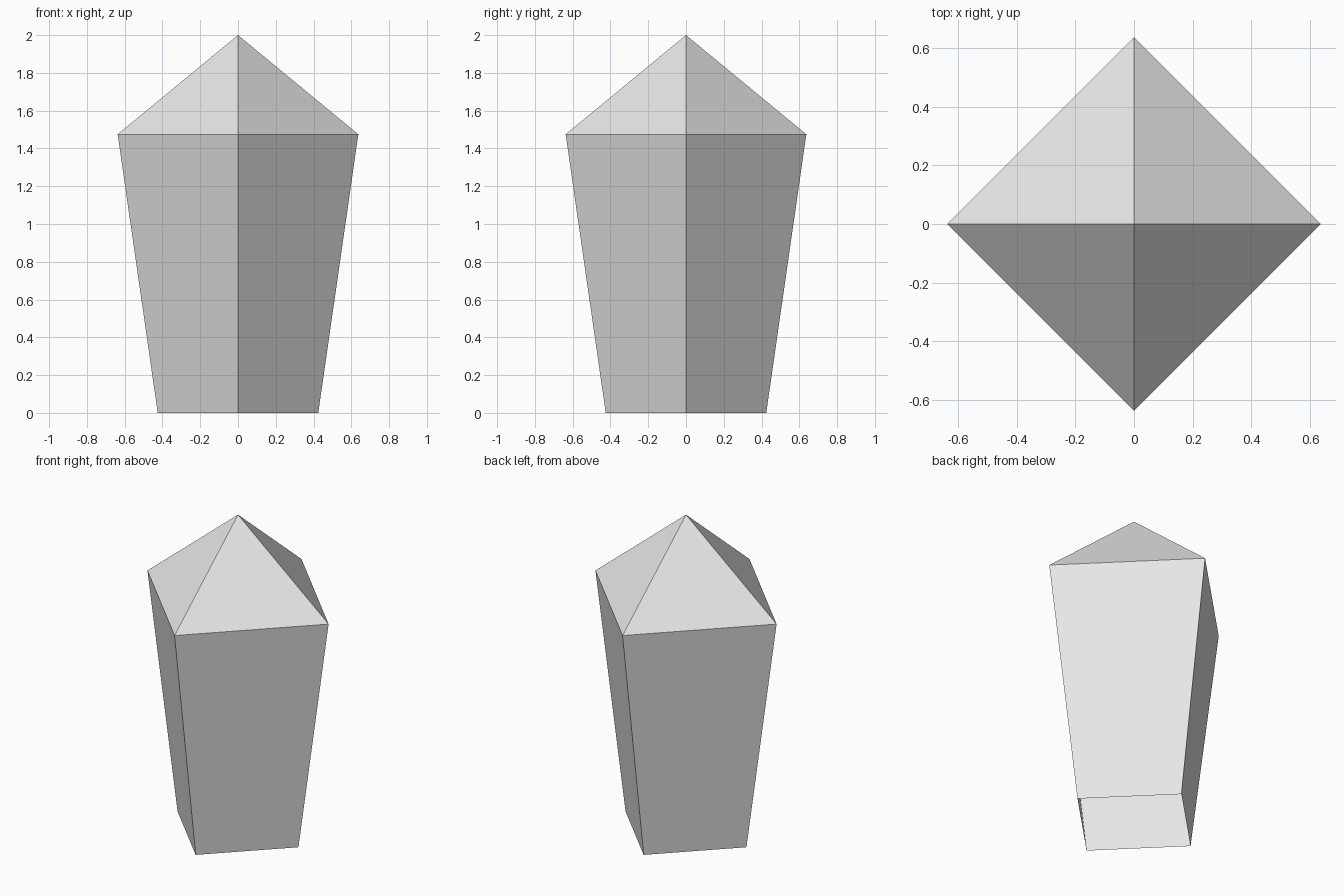
import bpy
import bmesh
import math

cube = bpy.data.objects.get("Cube")
if cube:
    bpy.data.objects.remove(cube, do_unlink=True)

# Single plain grey
grey = bpy.data.materials.new("plain grey")
grey.use_nodes = True
color = (0.8, 0.8, 0.8, 1)
grey.diffuse_color = color
grey.node_tree.nodes["Principled BSDF"].inputs["Base Color"].default_value = color


def ring(bm, radius, z, sides=4):
    """Ring of vertices with corners on the x and y axes."""
    angles = [math.tau * i / sides for i in range(sides)]
    return [bm.verts.new((radius * math.cos(a), radius * math.sin(a), z)) for a in angles]


# Flared four-sided shaft, open underneath, with a pointed cap
bm = bmesh.new()
base = ring(bm, 0.425, 0)
shoulder = ring(bm, 0.637, 1.475)
tip = bm.verts.new((0, 0, 2))
for i in range(4):
    j = (i + 1) % 4
    bm.faces.new((base[i], base[j], shoulder[j], shoulder[i]))
    bm.faces.new((shoulder[i], shoulder[j], tip))

mesh = bpy.data.meshes.new("pointed_crystal")
bm.to_mesh(mesh)
bm.free()
mesh.materials.append(grey)
crystal = bpy.data.objects.new("pointed_crystal", mesh)
bpy.context.collection.objects.link(crystal)
